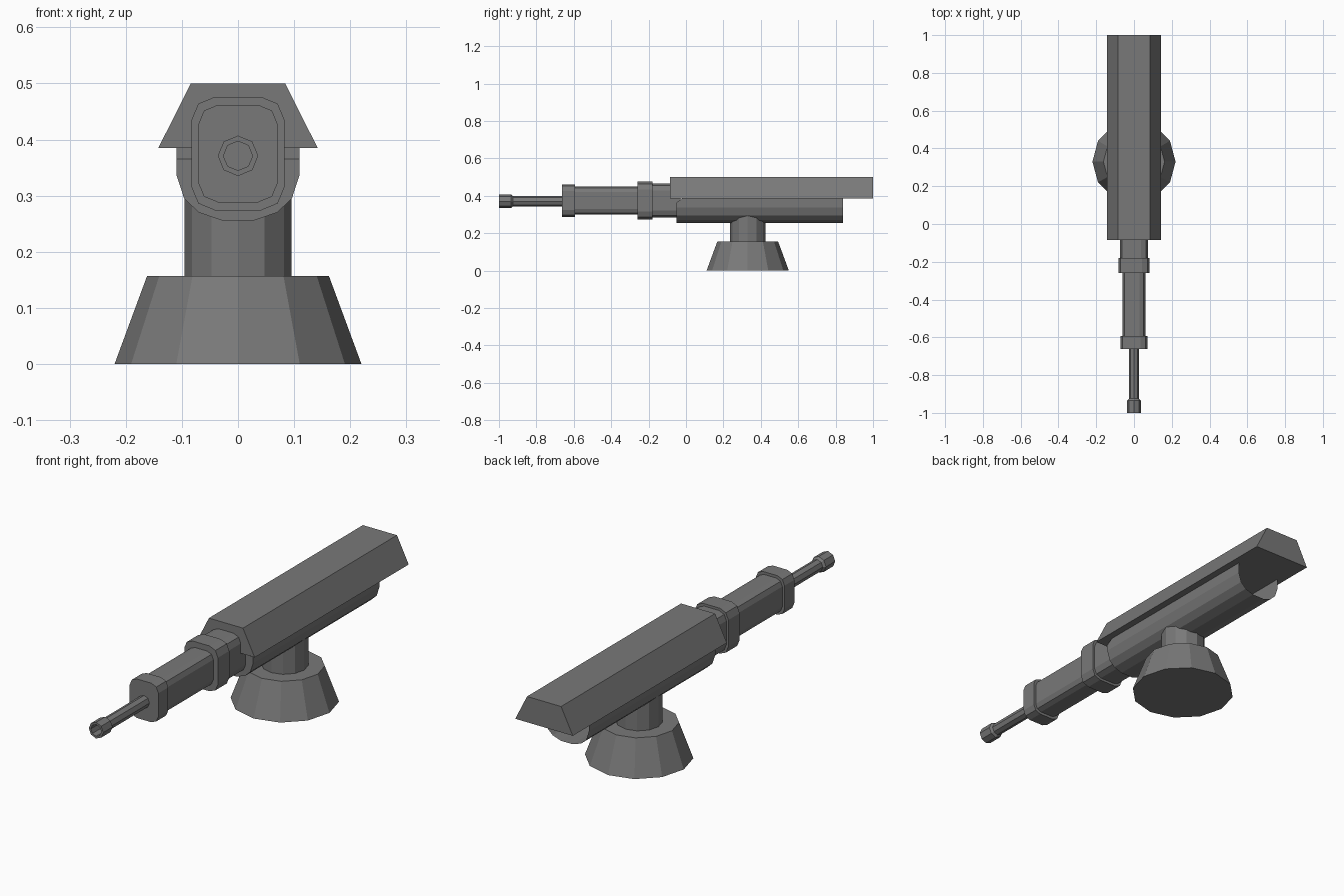
import bpy
import bmesh
import math

cube = bpy.data.objects.get("Cube")
if cube:
    bpy.data.objects.remove(cube, do_unlink=True)

# One flat grey for everything
grey = bpy.data.materials.new("gunmetal grey")
grey.use_nodes = True
COLOUR = (0.19, 0.19, 0.19, 1.0)
grey.diffuse_color = COLOUR
grey.node_tree.nodes["Principled BSDF"].inputs["Base Color"].default_value = COLOUR


def loft(name, rings, cap_first=True, cap_last=True):
    """Skin a list of equal-length rings of points into one flat-shaded part."""
    bm = bmesh.new()
    loops = [[bm.verts.new(p) for p in ring] for ring in rings]
    n = len(loops[0])
    for a, b in zip(loops, loops[1:]):
        for i in range(n):
            j = (i + 1) % n
            bm.faces.new((a[i], a[j], b[j], b[i]))
    if cap_first:
        bm.faces.new(loops[0])
    if cap_last:
        bm.faces.new(loops[-1])
    bmesh.ops.recalc_face_normals(bm, faces=bm.faces[:])
    mesh = bpy.data.meshes.new(name)
    bm.to_mesh(mesh)
    bm.free()
    mesh.materials.append(grey)
    obj = bpy.data.objects.new(name, mesh)
    bpy.context.collection.objects.link(obj)
    return obj


def mirrored(half):
    """Complete a right-hand (x, z) half profile with its mirror image."""
    return half + [(-x, z) for x, z in reversed(half)]


def at_y(profile, y):
    return [(x, y, z) for x, z in profile]


def circle(radius, sides):
    return [(radius * math.cos(2 * math.pi * i / sides),
             radius * math.sin(2 * math.pi * i / sides)) for i in range(sides)]


def rounded_box(a, b, zc=0.375):
    """Rounded rectangle, half width a, half height b, two-segment corners."""
    r, c = 0.5 * a, 0.147 * a
    quarter = [(a - r, b), (a - c, b - c), (a, b - r)]
    half = quarter + [(x, -z) for x, z in reversed(quarter)]
    return [(x, z + zc) for x, z in mirrored(half)]


# Pedestal: flared foot and column
PIVOT_Y = 0.33
for name, levels in (("pedestal_foot", ((0.22, 0.0), (0.162, 0.157))),
                     ("pedestal_column", ((0.095, 0.15), (0.095, 0.305)))):
    loft(name, [[(x, y + PIVOT_Y, z) for x, y in circle(r, 12)] for r, z in levels])

# Receiver: trough under the cover, sloped at the front top, open at the rear
trough = mirrored([(0.11, 0.385), (0.11, 0.338), (0.096, 0.295),
                   (0.07, 0.27), (0.029, 0.256)])
front = [(x, -0.05, min(z, 0.365)) for x, z in trough]
shoulder = [(x, -0.05 if z < 0.365 else -0.02, z) for x, z in trough]
receiver = loft("receiver_trough", [front, at_y(trough, 0.84)], True, False)
bm = bmesh.new()
bm.from_mesh(receiver.data)
bm.clear()
rows = [[bm.verts.new(p) for p in ring] for ring in (shoulder, at_y(trough, 0.84))]
n = len(trough)
for i in range(n - 1):
    bm.faces.new((rows[0][i], rows[0][i + 1], rows[1][i + 1], rows[1][i]))
# front plate with its sloped upper lip
lip = [bm.verts.new((s * 0.11, -0.05, 0.365)) for s in (1, -1)]
bm.faces.new([lip[0]] + rows[0][1:-1] + [lip[1]])
bm.faces.new((rows[0][0], lip[0], lip[1], rows[0][-1]))
for s, top, low in ((0, 0, 1), (1, -1, -2)):
    bm.faces.new((lip[s], rows[0][top], rows[0][low]))
bmesh.ops.recalc_face_normals(bm, faces=bm.faces[:])
bm.to_mesh(receiver.data)
bm.free()

# Cover: long trapezoid housing
cover = mirrored([(0.084, 0.5), (0.142, 0.385)])
loft("top_cover", [at_y(cover, -0.085), at_y(cover, 1.0)])

# Barrel jacket: rounded box sections
for name, a, b, y0, y1 in (
        ("jacket_front_collar", 0.071, 0.087, -0.662, -0.593),
        ("jacket_tube", 0.060, 0.075, -0.60, -0.25),
        ("jacket_rear_collar", 0.083, 0.101, -0.26, -0.18),
        ("jacket_root", 0.073, 0.090, -0.19, -0.03)):
    section = rounded_box(a, b)
    loft(name, [at_y(section, y0), at_y(section, y1)])

# Barrel with hollow muzzle, running from the bore floor out and back
bore = ((0.026, -0.935), (0.026, -1.0), (0.036, -1.0), (0.036, -0.935),
        (0.027, -0.925), (0.027, -0.65))
loft("barrel", [[(x, y, z + 0.371) for x, z in circle(r, 8)] for r, y in bore])
